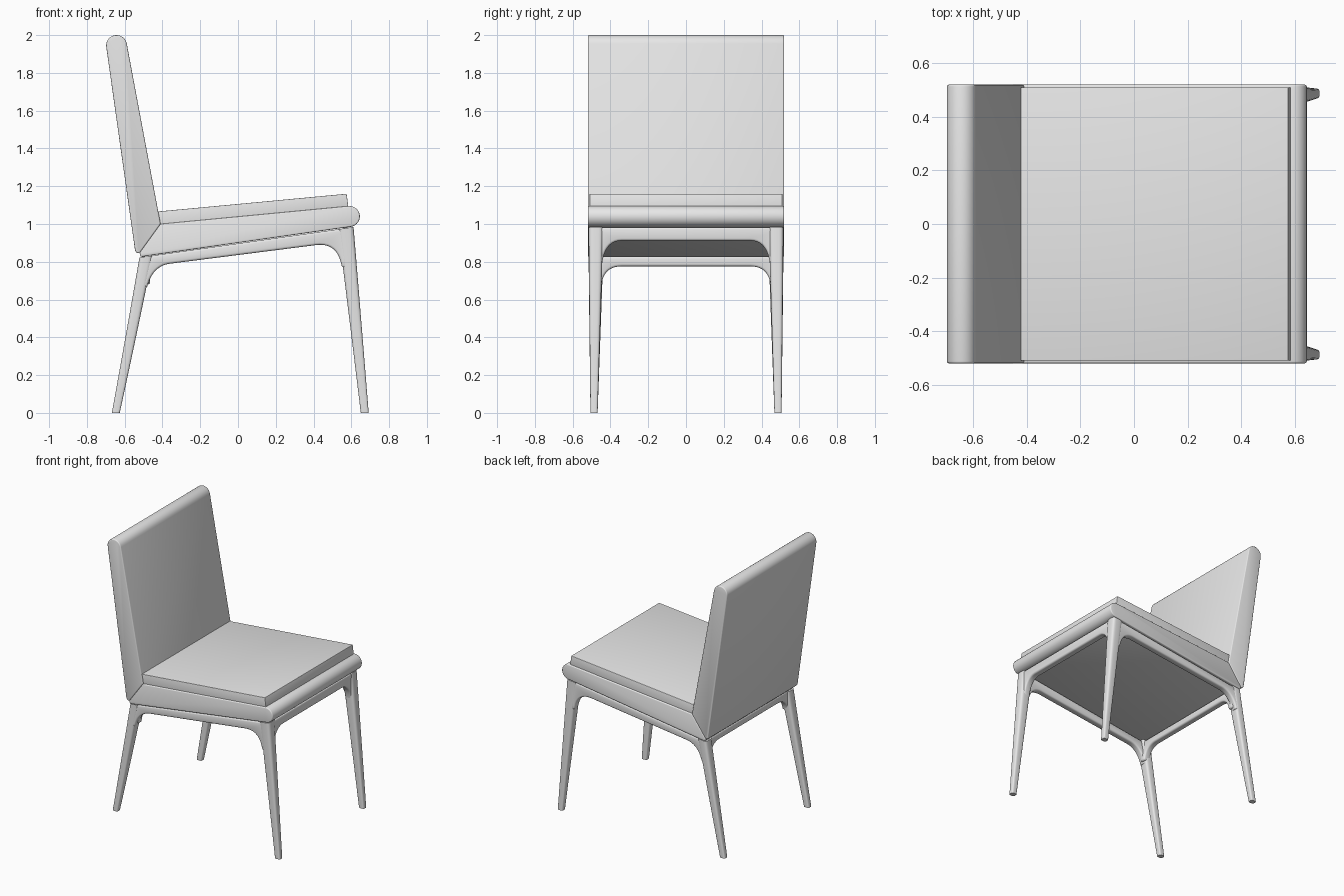
import bpy, bmesh, math
from mathutils import Vector

cube = bpy.data.objects.get("Cube")
if cube:
    bpy.data.objects.remove(cube, do_unlink=True)

grey = bpy.data.materials.new("light_grey")
grey.use_nodes = True
colour = (0.8, 0.8, 0.8, 1)
grey.diffuse_color = colour
grey.node_tree.nodes["Principled BSDF"].inputs["Base Color"].default_value = colour


def finish(name, bm, bevel=0.0):
    """Bevel the sharp edges, then make a smooth-by-angle object."""
    bmesh.ops.recalc_face_normals(bm, faces=bm.faces)
    if bevel:
        sharp = [e for e in bm.edges if e.calc_face_angle(0) > math.radians(35)]
        bmesh.ops.bevel(bm, geom=sharp, offset=bevel, segments=3, profile=0.5,
                        affect='EDGES', clamp_overlap=True)
    mesh = bpy.data.meshes.new(name)
    bm.to_mesh(mesh)
    bm.free()
    mesh.materials.append(grey)
    obj = bpy.data.objects.new(name, mesh)
    bpy.context.collection.objects.link(obj)
    bpy.ops.object.select_all(action='DESELECT')
    obj.select_set(True)
    bpy.context.view_layer.objects.active = obj
    bpy.ops.object.shade_smooth_by_angle(angle=math.radians(35))


def prism(name, profile, low, high, axis='Y', bevel=0.0):
    """Extrude a profile (x,z along Y, or y,z along X)."""
    bm = bmesh.new()
    place = (lambda a, z: (a, low, z)) if axis == 'Y' else (lambda a, z: (low, a, z))
    face = bm.faces.new([bm.verts.new(place(a, z)) for a, z in profile])
    out = bmesh.ops.extrude_face_region(bm, geom=[face])
    moved = [v for v in out["geom"] if isinstance(v, bmesh.types.BMVert)]
    step = Vector((0, high - low, 0)) if axis == 'Y' else Vector((high - low, 0, 0))
    bmesh.ops.translate(bm, verts=moved, vec=step)
    finish(name, bm, bevel)


def arc(cx, cz, r, start, end, n=14):
    angles = [math.radians(start + (end - start) * i / n) for i in range(n + 1)]
    return [(cx + r * math.cos(a), cz + r * math.sin(a)) for a in angles]


def fillet(a, corner, b, n=10):
    a, corner, b = Vector(a), Vector(corner), Vector(b)
    pts = []
    for i in range(n + 1):
        t = i / n
        pts.append(tuple(a * (1 - t) ** 2 + corner * 2 * t * (1 - t) + b * t * t))
    return pts


def rail_z(x):
    """Sloping line where the frame meets the seat."""
    return 0.897 + 0.142 * x


def leg(name, side, foot, top):
    """Loft rounded squares; each end is (x0, x1, y0, y1)."""
    bm = bmesh.new()
    rings, count, steps = [], 24, 6
    for s in range(steps + 1):
        t = s / steps
        x0, x1, y0, y1 = [f + (g - f) * t for f, g in zip(foot, top)]
        ring = []
        for i in range(count):
            a = math.tau * (i + 0.5) / count
            c, d = math.cos(a), math.sin(a)
            x = (x0 + x1) / 2 + (x1 - x0) / 2 * math.copysign(abs(c) ** 0.5, c)
            y = (y0 + y1) / 2 + (y1 - y0) / 2 * math.copysign(abs(d) ** 0.5, d)
            ring.append(bm.verts.new((x, side * y, rail_z(x) * t)))
        rings.append(ring)
    for r, q in zip(rings, rings[1:]):
        for i in range(count):
            j = (i + 1) % count
            bm.faces.new((r[i], r[j], q[j], q[i]))
    bm.faces.new(rings[0])
    bm.faces.new(rings[-1])
    finish(name, bm)


# Upholstered back with rounded top, mitred against the seat
prism("backrest", [(-0.41, 1.0)] + arc(-0.643, 1.945, 0.055, 10, 188)
      + [(-0.545, 0.86), (-0.537, 0.847), (-0.522, 0.845)], -0.52, 0.52, bevel=0.007)

# Seat base with rounded nose
prism("seat_base", [(-0.41, 1.0), (-0.522, 0.845), (-0.515, 0.826)]
      + arc(0.59, 1.04, 0.055, -82, 95), -0.52, 0.52, bevel=0.007)

# Thin seat cushion
prism("seat_cushion", [(-0.44, 0.98), (0.585, 1.085), (0.575, 1.16), (-0.425, 1.066)],
      -0.51, 0.51, bevel=0.002)

# Legs and side rails
side_rail = ([(-0.505, rail_z(-0.505)), (-0.515, 0.68)]
             + fillet((-0.483, 0.66), (-0.455, 0.778), (-0.36, 0.79))
             + fillet((0.41, 0.888), (0.53, 0.905), (0.55, 0.77))
             + [(0.59, 0.77), (0.595, rail_z(0.595))])
for side, label in ((1, "left"), (-1, "right")):
    leg("front_leg_" + label, side, (0.65, 0.692, 0.468, 0.506), (0.53, 0.612, 0.438, 0.516))
    leg("rear_leg_" + label, side, (-0.668, -0.626, 0.468, 0.506), (-0.522, -0.45, 0.438, 0.516))
    low, high = sorted((side * 0.46, side * 0.512))
    prism("side_rail_" + label, side_rail, low, high, bevel=0.012)


# Front and rear cross rails, arched into the legs
def cross_rail(name, x0, x1, top, under, drop):
    half = fillet((0.447, drop), (0.435, under), (0.34, under))
    profile = ([(-0.5, top), (0.5, top), (0.49, drop)] + half
               + [(-y, z) for y, z in reversed(half)] + [(-0.49, drop)])
    prism(name, profile, x0, x1, 'X', 0.012)


cross_rail("front_rail", 0.555, 0.608, 0.982, 0.912, 0.77)
cross_rail("rear_rail", -0.515, -0.465, 0.828, 0.776, 0.68)
